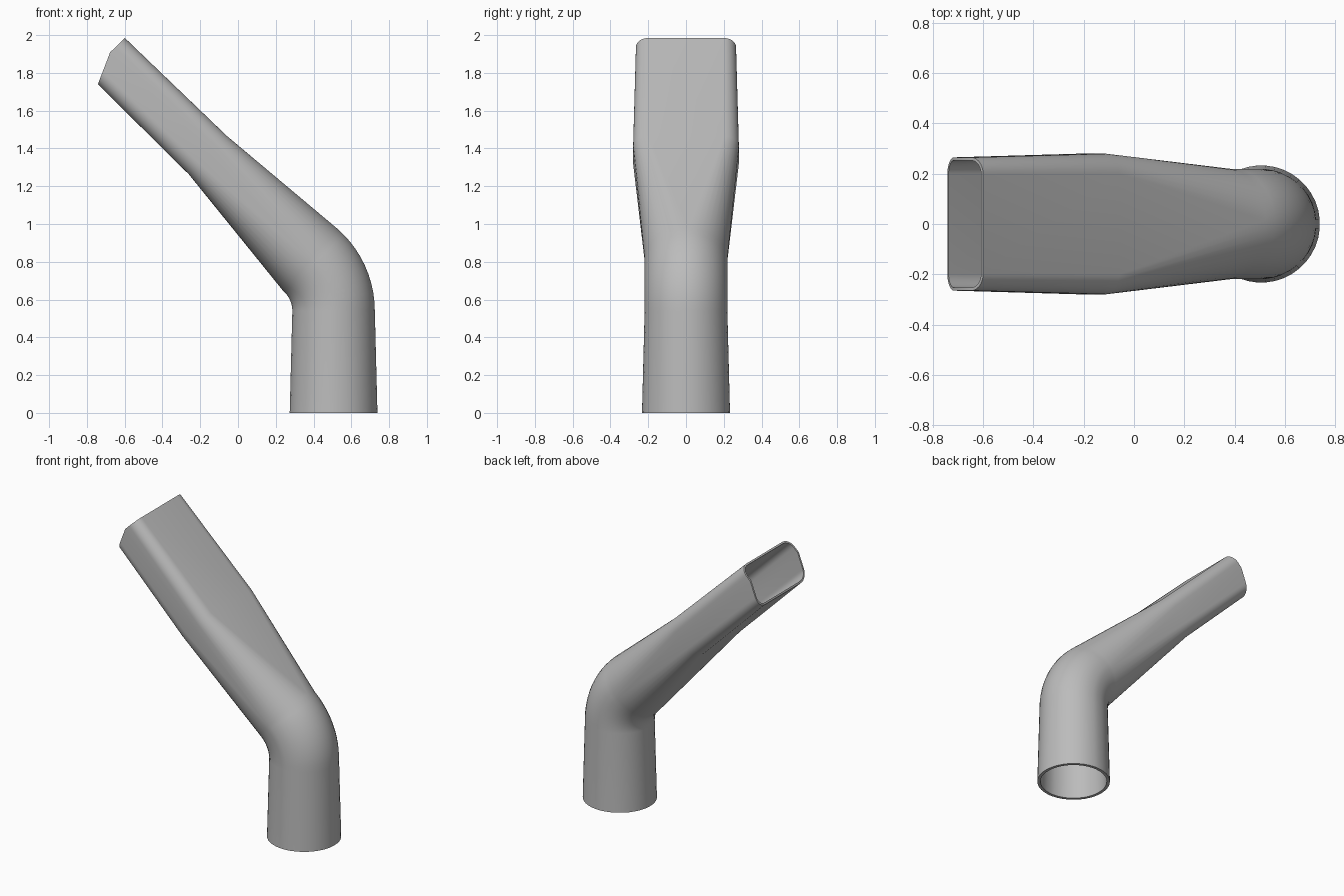
import bpy, bmesh
from math import sin, cos, pi, radians
from mathutils import Vector

cube = bpy.data.objects.get("Cube")
if cube:
    bpy.data.objects.remove(cube)

ARC = 10       # points per rounded corner
BEND = 49.5    # elbow angle in degrees
STEPS = 10     # rings in the elbow

grey = bpy.data.materials.new("plain grey")
grey.use_nodes = True
colour = (0.5, 0.5, 0.5, 1)
grey.diffuse_color = colour
grey.node_tree.nodes["Principled BSDF"].inputs["Base Color"].default_value = colour


def section(x, z, tilt, half_w, half_h, corner, wall, cut=0.0):
    """One cross-section, leaning towards -x by tilt degrees; a circle if corner = half_w."""
    a = radians(tilt)
    axis, up, side = Vector((-sin(a), 0, cos(a))), Vector((cos(a), 0, sin(a))), Vector((0, 1, 0))
    fw, fh = half_w - corner, half_h - corner
    rad = corner - wall
    is_round = fw < 1e-6
    pts = []
    for q, (su, sv) in enumerate(((1, 1), (-1, 1), (-1, -1), (1, -1))):
        if q in (0, 2):   # middle point of each side wall
            pts.append((su * (half_w - wall), 0.4 * fh))
        for k in range(ARC):
            t = (k + 0.5) / ARC if is_round else k / (ARC - 1)
            ang = (q + t) * pi / 2
            pts.append((su * fw + rad * cos(ang), sv * fh + rad * sin(ang)))
    knee = 0.4 * fh       # the mouth slopes back below this height
    return [Vector((x, 0, z)) + side * u + up * v - axis * (cut * max(0, knee - v))
            for u, v in pts]


# Stations along the tube: straight pipe, elbow, flattening, flat mouth
stations = [(0.506, 0, 0, 0.233, 0.233, 0.233, 0.02)]
pivot_x, pivot_z, sweep, radius = 0.148, 0.54, 0.358, 0.219
for i in range(STEPS + 1):
    deg = BEND * i / STEPS
    a = radians(deg)
    stations.append((pivot_x + sweep * cos(a), pivot_z + sweep * sin(a), deg,
                     radius, radius, radius, 0.018))
stations.append((-0.16, 1.365, 45, 0.28, 0.143, 0.08, 0.014))
stations.append((-0.697, 1.889, 44.6, 0.265, 0.137, 0.068, 0.012, 0.455))

# Outer skin going up, inner skin coming back down, joined at both rims
outer = [section(*s) for s in stations[:]]
inner = [section(*s) for s in stations]
outer = [section(*s[:6], 0.0, *s[7:]) for s in stations]
loops = outer + inner[::-1]

bm = bmesh.new()
rings = [[bm.verts.new(p) for p in loop] for loop in loops]
for i, ring in enumerate(rings):
    after = rings[(i + 1) % len(rings)]
    n = len(ring)
    for j in range(n):
        k = (j + 1) % n
        bm.faces.new((ring[j], ring[k], after[k], after[j]))
bmesh.ops.recalc_face_normals(bm, faces=bm.faces)

mesh = bpy.data.meshes.new("nozzle_tube")
bm.to_mesh(mesh)
bm.free()
mesh.materials.append(grey)
tube = bpy.data.objects.new("nozzle_tube", mesh)
bpy.context.collection.objects.link(tube)
bpy.context.view_layer.objects.active = tube
tube.select_set(True)
bpy.ops.object.shade_smooth_by_angle(angle=radians(30))
